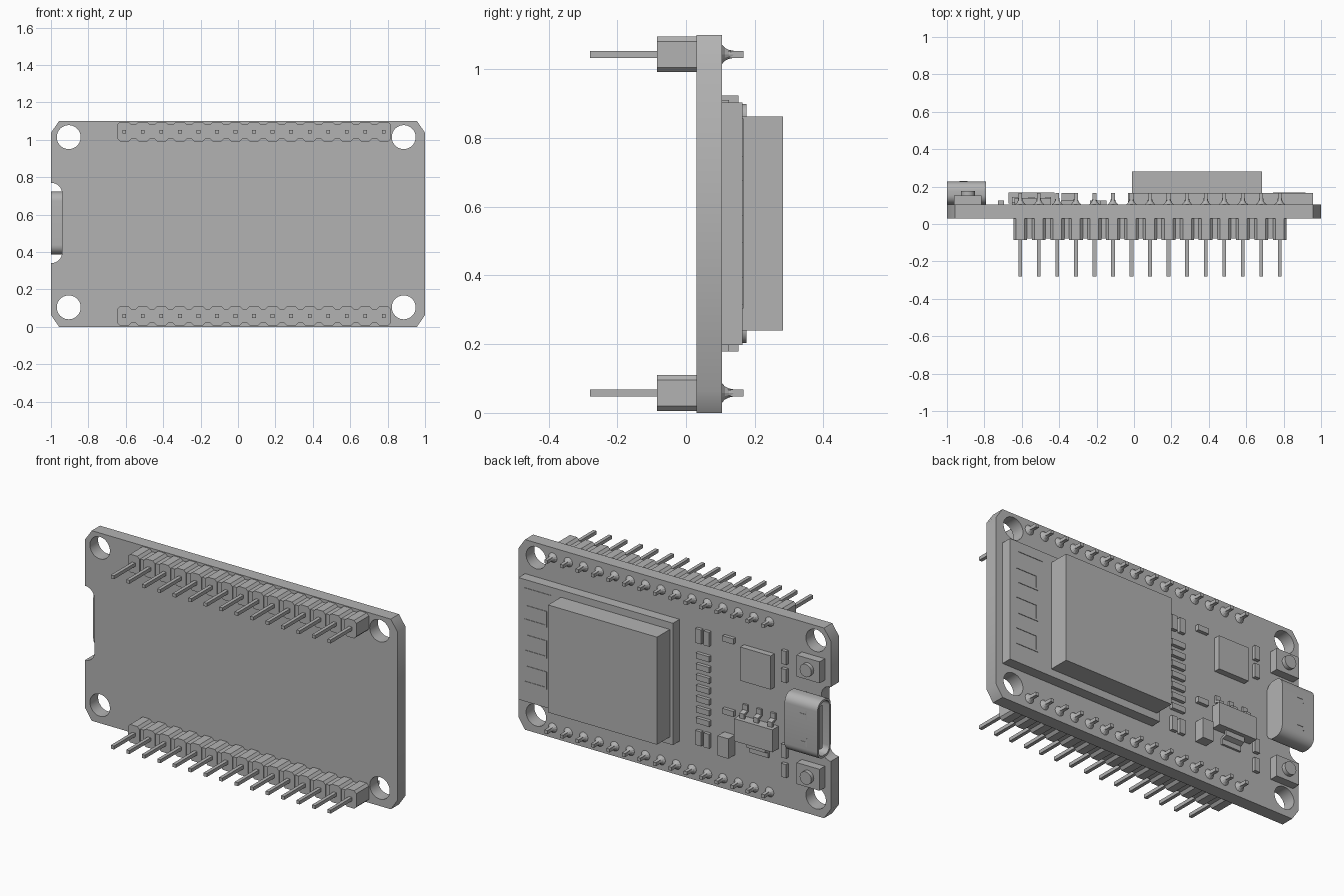
import bpy, bmesh, math
from mathutils import Matrix, Vector

cube = bpy.data.objects.get("Cube")
if cube:
    bpy.data.objects.remove(cube, do_unlink=True)

grey = bpy.data.materials.new("plain grey")
grey.use_nodes = True
GREY = (0.45, 0.45, 0.45, 1)
grey.diffuse_color = GREY
grey.node_tree.nodes["Principled BSDF"].inputs["Base Color"].default_value = GREY

BACK = 0.105      # component side of the board
FRONT = 0.03      # header side of the board


def finish(bm, name):
    bmesh.ops.recalc_face_normals(bm, faces=bm.faces)
    mesh = bpy.data.meshes.new(name)
    bm.to_mesh(mesh)
    bm.free()
    mesh.materials.append(grey)
    obj = bpy.data.objects.new(name, mesh)
    bpy.context.collection.objects.link(obj)
    return obj


def add_box(bm, x0, x1, y0, y1, z0, z1):
    m = Matrix.Translation(((x0 + x1) / 2, (y0 + y1) / 2, (z0 + z1) / 2))
    bmesh.ops.create_cube(bm, size=1, matrix=m @ Matrix.Diagonal((x1 - x0, y1 - y0, z1 - z0, 1)))


def add_cylinder(bm, x, z, r, y0, y1, r2=None, sides=32):
    m = Matrix.Translation((x, (y0 + y1) / 2, z)) @ Matrix.Rotation(-math.pi / 2, 4, "X")
    bmesh.ops.create_cone(bm, cap_ends=True, segments=sides, radius1=r,
                          radius2=r if r2 is None else r2, depth=y1 - y0, matrix=m)


def add_prism(bm, points, offset):
    """Extrude a closed outline of 3D points; returns the starting cap."""
    cap = bm.faces.new([bm.verts.new(p) for p in points])
    ext = bmesh.ops.extrude_face_region(bm, geom=[cap], use_keep_orig=True)
    verts = [v for v in ext["geom"] if isinstance(v, bmesh.types.BMVert)]
    bmesh.ops.translate(bm, verts=verts, vec=offset)
    return cap


def boxes(name, items, top):
    """Components of one height, given as x0, x1, z0, z1."""
    bm = bmesh.new()
    for x0, x1, z0, z1 in items:
        add_box(bm, x0, x1, BACK, top, z0, z1)
    return finish(bm, name)


def smooth(obj):
    bpy.ops.object.select_all(action="DESELECT")
    obj.select_set(True)
    bpy.context.view_layer.objects.active = obj
    bpy.ops.object.shade_smooth_by_angle(angle=math.radians(35))


# Circuit board with chamfered corners and a rounded connector notch
outline = [(-0.957, 0), (0.957, 0), (1, 0.063), (1, 1.037), (0.957, 1.1), (-0.957, 1.1), (-1, 1.037)]
arc = [(-1 + 0.06 * math.sin(a * math.pi / 16), 0.71 + 0.06 * math.cos(a * math.pi / 16)) for a in range(9)]
outline += arc + [(x, 1.11 - z) for x, z in reversed(arc)] + [(-1, 0.063)]
bm = bmesh.new()
add_prism(bm, [(x, FRONT, z) for x, z in outline], (0, BACK - FRONT, 0))
board = finish(bm, "circuit_board")
bm = bmesh.new()
for x in (-0.905, 0.886):
    for z in (0.104, 1.014):
        add_cylinder(bm, x, z, 0.064, -0.1, 0.2, sides=40)
cutter = finish(bm, "hole_cutter")
cutter.hide_render = True
mod = board.modifiers.new("mounting holes", "BOOLEAN")
mod.object = cutter
mod.solver = "EXACT"
bpy.context.view_layer.objects.active = board
bpy.ops.object.modifier_apply(modifier=mod.name)
bpy.data.objects.remove(cutter, do_unlink=True)
smooth(board)

# Pin headers: octagonal cells, linking bar, square pins and solder fillets
PITCH, COUNT, START = 0.0991, 15, -0.608
for side, z in (("upper", 1.043), ("lower", 0.058)):
    body, pins, solder = bmesh.new(), bmesh.new(), bmesh.new()
    end = START + PITCH * (COUNT - 1)
    add_box(body, START, end, -0.078, FRONT, z - 0.038, z + 0.038)
    for i in range(COUNT):
        x = START + i * PITCH
        w, h, c = 0.037, 0.052, 0.014
        octagon = [(w, c - h), (w, h - c), (w - c, h), (c - w, h),
                   (-w, h - c), (-w, c - h), (c - w, -h), (w - c, -h)]
        add_prism(body, [(x + a, -0.085, z + b) for a, b in octagon], (0, FRONT + 0.085, 0))
        add_box(pins, x - 0.01, x + 0.01, -0.28, 0.167, z - 0.01, z + 0.01)
        rings = [(BACK, 0.028), (0.113, 0.019), (0.125, 0.013), (0.14, 0.01)]
        for (y0, r0), (y1, r1) in zip(rings, rings[1:]):
            add_cylinder(solder, x, z, r0, y0, y1, r1, sides=12)
    finish(body, side + "_header_body")
    finish(pins, side + "_header_pins")
    finish(solder, side + "_solder_joints")

# Wireless module: carrier, metal shield and raised antenna trace
boxes("module_carrier", [(-0.032, 0.957, 0.198, 0.903)], 0.165)
boxes("module_shield", [(-0.012, 0.685, 0.24, 0.862)], 0.282)
bm = bmesh.new()
t = 0.006
path = [(0.75, 0.85), (0.91, 0.85), (0.91, 0.75), (0.78, 0.75), (0.78, 0.67), (0.91, 0.67),
        (0.91, 0.58), (0.78, 0.58), (0.78, 0.49), (0.91, 0.49), (0.91, 0.40), (0.78, 0.40), (0.78, 0.31)]
path += [(0.91, 0.31)]
for (xa, za), (xb, zb) in zip(path, path[1:]):
    add_box(bm, min(xa, xb) - t, max(xa, xb) + t, 0.164, 0.168, min(za, zb) - t, max(za, zb) + t)
finish(bm, "antenna_trace")

# USB socket: rounded hollow shell with a tongue inside
R, Y0, Y1, Z0, Z1 = 0.05, 0.105, 0.227, 0.387, 0.722
loop = []
for cy, cz, start in ((Y1 - R, Z1 - R, 0), (Y0 + R, Z1 - R, 90), (Y0 + R, Z0 + R, 180), (Y1 - R, Z0 + R, 270)):
    for k in range(9):
        a = math.radians(start + k * 11.25)
        loop.append((-1, cy + R * math.cos(a), cz + R * math.sin(a)))
bm = bmesh.new()
mouth = add_prism(bm, loop, (0.21, 0, 0))
bmesh.ops.recalc_face_normals(bm, faces=bm.faces)
bmesh.ops.inset_region(bm, faces=[mouth], thickness=0.013, use_even_offset=True)
deep = bmesh.ops.extrude_face_region(bm, geom=[mouth])
bmesh.ops.translate(bm, verts=[v for v in deep["geom"] if isinstance(v, bmesh.types.BMVert)], vec=(0.18, 0, 0))
if mouth.is_valid:
    bmesh.ops.delete(bm, geom=[mouth], context="FACES_ONLY")
smooth(finish(bm, "usb_shell"))
bm = bmesh.new()
add_box(bm, -0.98, -0.8, 0.154, 0.178, 0.43, 0.68)
finish(bm, "usb_tongue")
bm = bmesh.new()
for z in (0.475, 0.635):
    add_box(bm, -0.93, -0.89, Y1 - 0.002, Y1 + 0.002, z - 0.004, z + 0.004)
    add_box(bm, -0.934, -0.926, Y1 - 0.002, Y1 + 0.002, z - 0.025, z + 0.025)
finish(bm, "usb_spring_marks")

# Push buttons
for side, z in (("upper", 0.862), ("lower", 0.24)):
    boxes(side + "_button_body", [(-0.962, -0.815, z - 0.062, z + 0.062)], 0.153)
    bm = bmesh.new()
    add_cylinder(bm, -0.888, z, 0.037, 0.15, 0.176)
    smooth(finish(bm, side + "_button_cap"))

# Interface chip and capacitor
boxes("interface_chip", [(-0.64, -0.445, 0.672, 0.867)], 0.14)
boxes("capacitor", [(-0.387, -0.318, 0.214, 0.329)], 0.165)

# Voltage regulator with three bent legs and a wide tab
bm = bmesh.new()
add_box(bm, -0.67, -0.425, 0.11, 0.168, 0.328, 0.458)


def add_leg(bm, x, half, z, out):
    profile = [(0.0, 0.145), (0.03, 0.145), (0.04, 0.117), (0.07, 0.117),
               (0.07, BACK), (0.03, BACK), (0.02, 0.133), (0.0, 0.133)]
    add_prism(bm, [(x - half, y, z + out * d) for d, y in profile], (2 * half, 0, 0))


for x in (-0.637, -0.548, -0.459):
    add_leg(bm, x, 0.015, 0.457, 1)
add_leg(bm, -0.548, 0.06, 0.329, -1)
finish(bm, "voltage_regulator")

# Small resistors and capacitors
column = [(-0.235, -0.15, z - 0.016, z + 0.016) for z in [0.732 - i * 0.0623 for i in range(7)]]
pairs = [(x - 0.035, x, z, z + 0.083) for x in (-0.148, -0.2) for z in (0.216, 0.806)]
links = [(-0.39, -0.32, z - 0.016, z + 0.016) for z in (0.877, 0.457)]
uprights = [(-0.728, -0.695, z, z + 0.078) for z in (0.832, 0.727, 0.29, 0.178)]
boxes("small_components", column + pairs + links + uprights, 0.125)
